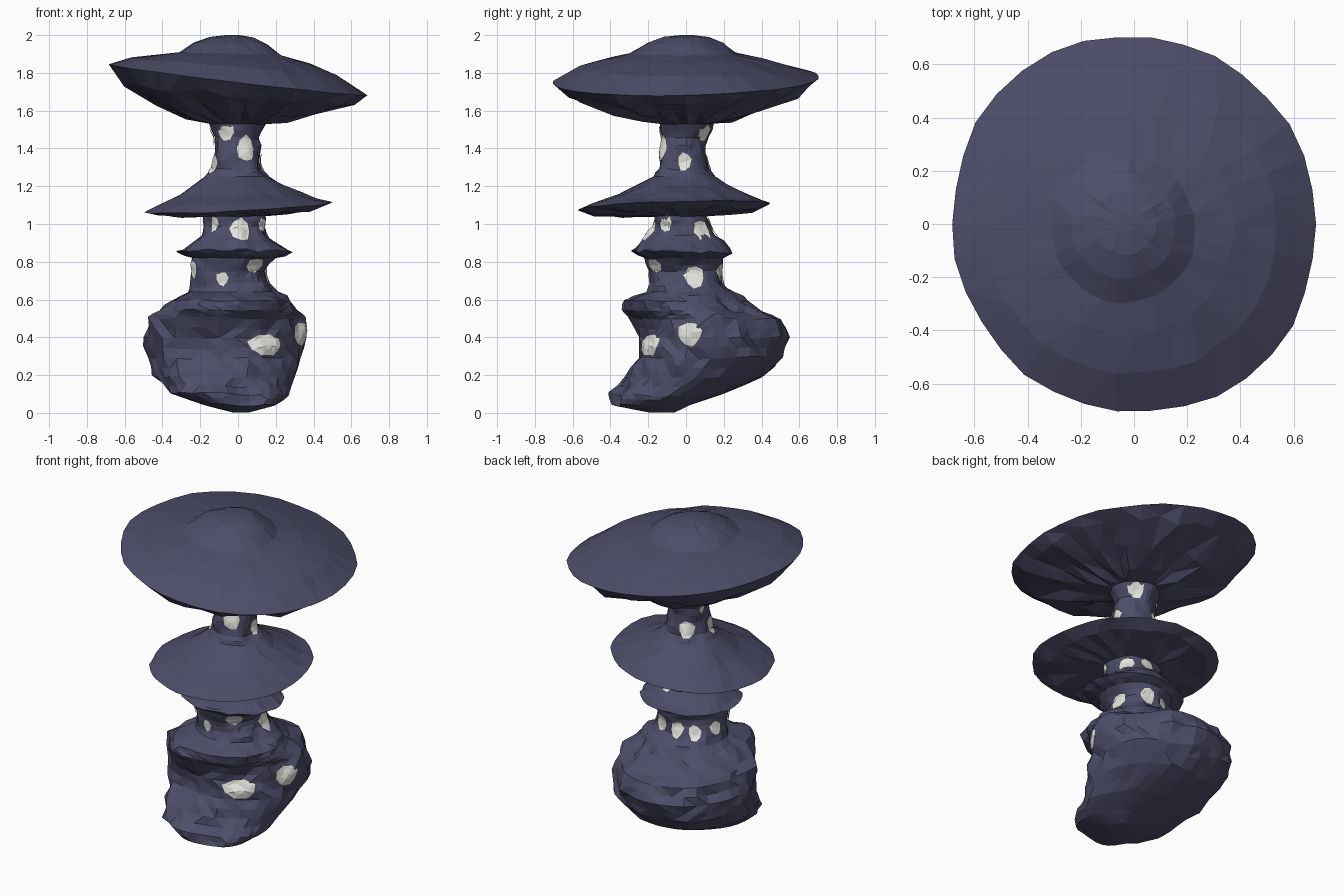
import bpy, bmesh, math
from mathutils import Vector, noise
from mathutils.bvhtree import BVHTree

if "Cube" in bpy.data.objects:
    bpy.data.objects.remove(bpy.data.objects["Cube"])

N = 34       # sides of every ring
SEAM = 0.012  # roughness of rings shared by two parts


def material(name, rgb):
    m = bpy.data.materials.new(name)
    m.diffuse_color = (*rgb, 1)
    m.use_nodes = True
    m.node_tree.nodes["Principled BSDF"].inputs["Base Color"].default_value = m.diffuse_color
    return m


ROCK = material("slate violet", (0.074, 0.074, 0.142))
PALE = material("pale window", (0.80, 0.80, 0.75))


def finish(name, bm, mat):
    me = bpy.data.meshes.new(name)
    bm.to_mesh(me)
    bm.free()
    me.materials.append(mat)
    ob = bpy.data.objects.new(name, me)
    bpy.context.collection.objects.link(ob)
    return ob


def loft(name, rings, rough=0.0, gill=0.0, steps=1, bulge=(), close_low=False, close_high=False):
    """Skin rings (z, xmin, xmax, ymin, ymax, tilt_x, tilt_y), listed bottom to top.
    bulge: (degrees, amount) pairs that widen or narrow one side."""
    keys = []
    for a, b in zip(rings, rings[1:]):
        for s in range(steps):
            t = s / steps
            keys.append([p + (q - p) * t for p, q in zip(a, b)])
    keys.append(list(rings[-1]))
    bm = bmesh.new()
    loops = []
    for k, (z, x0, x1, y0, y1, tx, ty) in enumerate(keys):
        inner = 0 < k < len(keys) - 1
        closed = (k == 0 and close_low) or (k == len(keys) - 1 and close_high)
        amount = rough if inner else 0 if closed else SEAM
        loop = []
        for i in range(N):
            a = math.tau * i / N
            f = 1
            if inner or x1 - x0 > 0.6:
                f += sum(m * max(0, math.cos(a - math.radians(d))) ** 6 for d, m in bulge)
            x = (x0 + x1) / 2 + f * (x1 - x0) / 2 * math.cos(a)
            y = (y0 + y1) / 2 + f * (y1 - y0) / 2 * math.sin(a)
            p = Vector((x, y, z + tx * x + ty * y))
            out = Vector((math.cos(a), math.sin(a), 0.3))
            d = noise.noise(p * 4.5) + 0.8 * noise.noise(p * 12 + Vector((5, 2, 9)))
            p += out * d * amount
            if inner:
                p.z += gill * noise.noise(Vector((math.cos(a), math.sin(a), 0.1 * k)) * 6.3)
            loop.append(bm.verts.new(p))
        loops.append(loop)
    for lo, hi in zip(loops, loops[1:]):
        for i in range(N):
            j = (i + 1) % N
            bm.faces.new((lo[i], lo[j], hi[j], hi[i]))
    if close_low:
        bm.faces.new(loops[0][::-1])
    if close_high:
        bm.faces.new(loops[-1])
    bmesh.ops.triangulate(bm, faces=bm.faces[:])
    tree = BVHTree.FromBMesh(bm)
    finish(name, bm, ROCK)
    return tree


def windows(name, tree, cx, cy, spots):
    """Thin eight-sided pale plates projected on a wall: (degrees, z, width, height)."""
    bm = bmesh.new()
    for deg, z, w, h in spots:
        a = math.radians(deg)
        out = Vector((math.cos(a), math.sin(a), 0))
        side = Vector((-out.y, out.x, 0))

        def put(u, v):
            start = Vector((cx, cy, z + v)) + side * u + out * 1.5
            hit = tree.ray_cast(start, -out)[0]
            return bm.verts.new(hit + out * 0.008) if hit else None
        rings = [[put(0, 0)]]
        for s in (0.35, 0.7, 1.0):
            ring = []
            for i in range(8):
                b = math.tau * i / 8 + 0.3 * math.sin(deg)
                r = s * (0.55 + 0.05 * math.sin(i * 2.3 + deg))
                ring.append(put(w * r * math.cos(b), h * r * math.sin(b)))
            rings.append(ring)
        for i in range(8):
            j = (i + 1) % 8
            fan = [(rings[0][0], rings[1][i], rings[1][j])]
            fan += [(p[i], q[i], q[j], p[j]) for p, q in zip(rings[1:], rings[2:])]
            for f in fan:
                if all(f):
                    bm.faces.new(f)
    bmesh.ops.triangulate(bm, faces=bm.faces[:])
    finish(name, bm, PALE)


# Shared rings where parts meet
BASE_TOP = (0.64, -0.27, 0.21, -0.21, 0.25, 0, 0)
LOW_TOP = (0.82, -0.24, 0.20, -0.22, 0.20, 0, 0)
MID_LOW = (0.91, -0.23, 0.19, -0.24, 0.20, 0, 0)
MID_TOP = (1.04, -0.18, 0.14, -0.17, 0.11, 0, 0)
MID_RIM = (1.092, -0.49, 0.49, -0.56, 0.44, 0.06, 0.04)
TOP_LOW = (1.25, -0.17, 0.17, -0.17, 0.16, 0, 0)
TOP_TOP = (1.53, -0.15, 0.15, -0.14, 0.14, 0, 0)
BIG_RIM = (1.763, -0.68, 0.68, -0.705, 0.705, -0.12, 0.02)
MID_BULGE = [(-45, 0.13), (135, 0.07), (45, -0.05), (225, -0.05)]
BIG_BULGE = [(-45, 0.03), (135, 0.03)]

# Rock base with an overhang at the front
rock = loft("rock_base", [
    (0.003, -0.03, 0.06, -0.20, -0.06, 0, 0),
    (0.04, -0.17, 0.20, -0.38, 0.02, 0, 0),
    (0.10, -0.34, 0.30, -0.38, 0.20, 0, 0),
    (0.19, -0.42, 0.31, -0.31, 0.41, 0, 0),
    (0.29, -0.46, 0.34, -0.24, 0.51, 0, 0),
    (0.40, -0.48, 0.36, -0.24, 0.55, 0, 0),
    (0.50, -0.45, 0.33, -0.27, 0.52, 0, 0),
    (0.54, -0.40, 0.31, -0.31, 0.42, 0, 0),
    (0.59, -0.33, 0.28, -0.31, 0.32, 0, 0),
    BASE_TOP], rough=0.04, steps=2, bulge=[(225, 0.12), (45, -0.07)], close_low=True)
windows("rock_windows", rock, -0.07, 0.15, [(-58, 0.36, 0.18, 0.11), (-18, 0.42, 0.13, 0.12)])

# Lower neck and small cap
neck = loft("lower_neck", [
    BASE_TOP,
    (0.69, -0.25, 0.15, -0.20, 0.20, 0, 0),
    (0.75, -0.24, 0.14, -0.20, 0.19, 0, 0),
    LOW_TOP], rough=0.03, steps=2)
windows("lower_neck_windows", neck, -0.05, 0, [
    (-100, 0.71, 0.06, 0.07), (-50, 0.78, 0.10, 0.07), (12, 0.72, 0.10, 0.11),
    (62, 0.74, 0.08, 0.10), (95, 0.72, 0.07, 0.09), (128, 0.71, 0.07, 0.08),
    (168, 0.72, 0.07, 0.08), (208, 0.76, 0.06, 0.09)])
loft("small_cap", [
    LOW_TOP,
    (0.835, -0.29, 0.25, -0.26, 0.225, 0, 0),
    (0.852, -0.33, 0.285, -0.29, 0.245, 0, -0.03),
    (0.868, -0.29, 0.25, -0.265, 0.23, 0, 0),
    MID_LOW], rough=0.018, gill=0.012)

# Middle neck and middle cap
neck = loft("middle_neck", [
    MID_LOW,
    (0.94, -0.20, 0.15, -0.21, 0.16, 0, 0),
    (0.99, -0.18, 0.135, -0.175, 0.125, 0, 0),
    MID_TOP], rough=0.025, steps=2)
windows("middle_neck_windows", neck, -0.02, -0.03, [
    (-78, 0.97, 0.10, 0.11), (226, 1.0, 0.05, 0.08), (-28, 1.01, 0.07, 0.10),
    (38, 0.96, 0.09, 0.12), (78, 0.99, 0.08, 0.11)])
loft("middle_cap_underside", [
    MID_TOP,
    (1.057, -0.28, 0.26, -0.32, 0.24, 0.03, 0.03),
    (1.067, -0.42, 0.40, -0.49, 0.37, 0.05, 0.03),
    MID_RIM], rough=0.02, gill=0.025, bulge=MID_BULGE)
loft("middle_cap_top", [
    MID_RIM,
    (1.118, -0.43, 0.41, -0.49, 0.39, 0.05, 0.03),
    (1.162, -0.31, 0.33, -0.35, 0.30, 0.03, 0.02),
    (1.207, -0.23, 0.24, -0.25, 0.21, 0, 0),
    TOP_LOW], rough=0.012, gill=0.006, bulge=MID_BULGE)

# Upper neck and large tilted cap
neck = loft("upper_neck", [
    TOP_LOW,
    (1.29, -0.13, 0.13, -0.14, 0.13, 0, 0),
    (1.37, -0.13, 0.12, -0.12, 0.12, 0, 0),
    (1.46, -0.13, 0.12, -0.12, 0.12, 0, 0),
    TOP_TOP], rough=0.03, steps=2)
windows("upper_neck_windows", neck, 0, 0, [
    (-120, 1.49, 0.10, 0.09), (-72, 1.40, 0.09, 0.13), (208, 1.31, 0.09, 0.11),
    (172, 1.46, 0.06, 0.08), (-4, 1.33, 0.07, 0.09), (55, 1.49, 0.09, 0.10),
    (128, 1.33, 0.09, 0.09)])
loft("large_cap_underside", [
    TOP_TOP,
    (1.56, -0.26, 0.26, -0.26, 0.27, 0, 0.01),
    (1.61, -0.42, 0.42, -0.42, 0.43, -0.03, 0.02),
    (1.69, -0.60, 0.60, -0.62, 0.62, -0.08, 0.02),
    BIG_RIM], rough=0.025, gill=0.045, bulge=BIG_BULGE)
loft("large_cap_top", [
    BIG_RIM,
    (1.83, -0.56, 0.53, -0.56, 0.54, -0.09, 0),
    (1.873, -0.42, 0.37, -0.41, 0.39, -0.06, 0),
    (1.90, -0.31, 0.23, -0.29, 0.26, -0.03, 0),
    (1.955, -0.24, 0.16, -0.20, 0.19, -0.02, 0),
    (1.988, -0.15, 0.09, -0.11, 0.12, 0, 0),
    (2.0, -0.07, 0.01, -0.03, 0.04, 0, 0)], rough=0.012, gill=0.004, bulge=BIG_BULGE, close_high=True)
